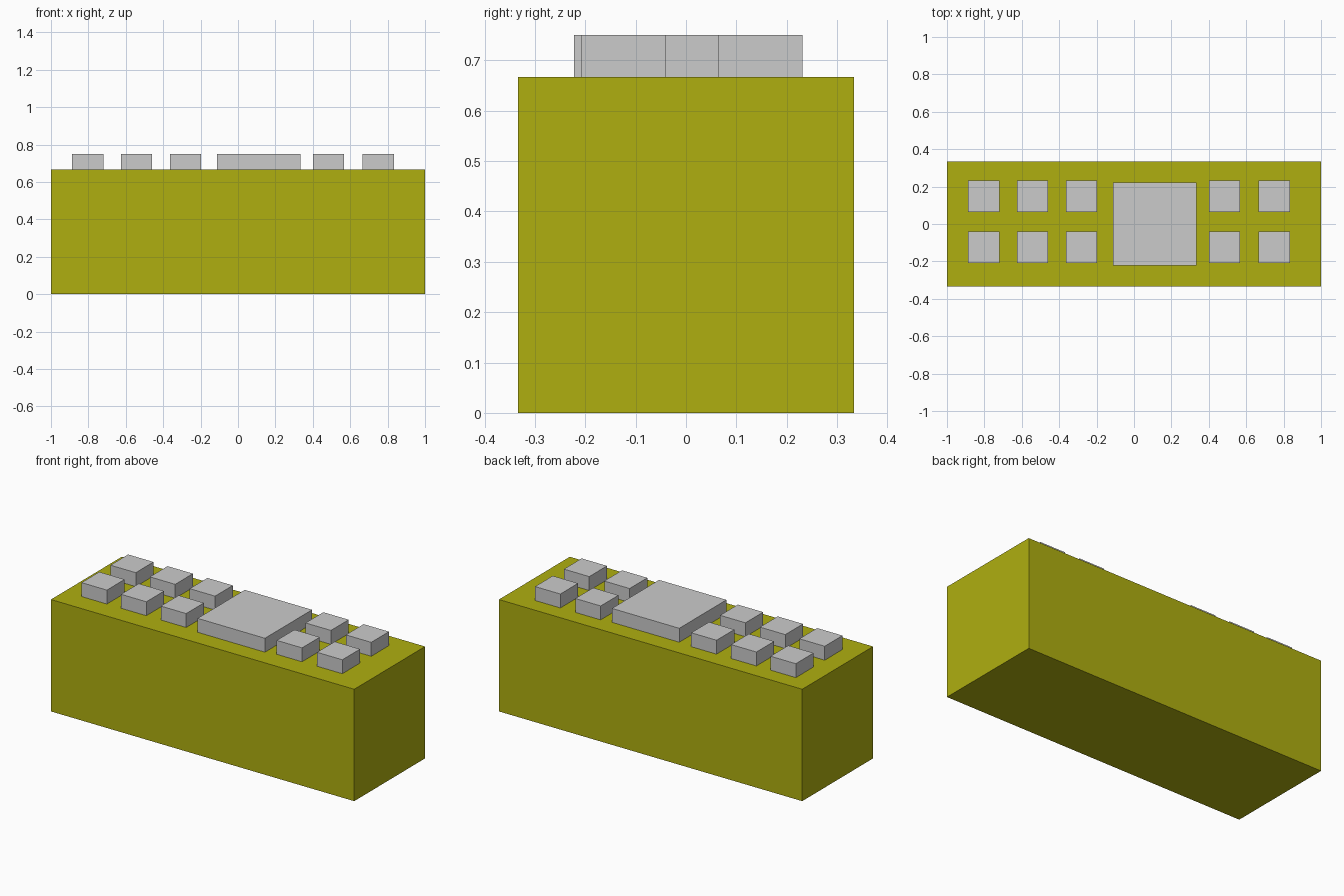
import bpy

if "Cube" in bpy.data.objects:
    bpy.data.objects.remove(bpy.data.objects["Cube"])


def box(name, x, y, z, sx, sy, sz):
    """Box centred on x, y with its underside at z."""
    bpy.ops.mesh.primitive_cube_add(size=1, location=(x, y, z + sz / 2))
    obj = bpy.context.object
    obj.name = name
    obj.scale = (sx, sy, sz)
    bpy.ops.object.transform_apply(location=False, rotation=False, scale=True)
    return obj


BODY_H = 0.667
KEY = 0.167
KEY_H = 0.083

# Olive body block
olive = bpy.data.materials.new("olive")
olive.diffuse_color = (0.43, 0.43, 0.005, 1)
olive.use_nodes = True
olive.node_tree.nodes["Principled BSDF"].inputs["Base Color"].default_value = olive.diffuse_color
body = box("body", 0, 0, 0, 2, 0.667, BODY_H)
body.data.materials.append(olive)

# Large square plate on top
box("center_plate", 0.111, 0, BODY_H, 0.444, 0.444, KEY_H)

# Two rows of small square buttons either side of the plate
for row, y in (("front", -0.124), ("back", 0.148)):
    for i, x in enumerate((-0.803, -0.543, -0.28, 0.484, 0.75), 1):
        box(f"{row}_button_{i}", x, y, BODY_H, KEY, KEY, KEY_H)
